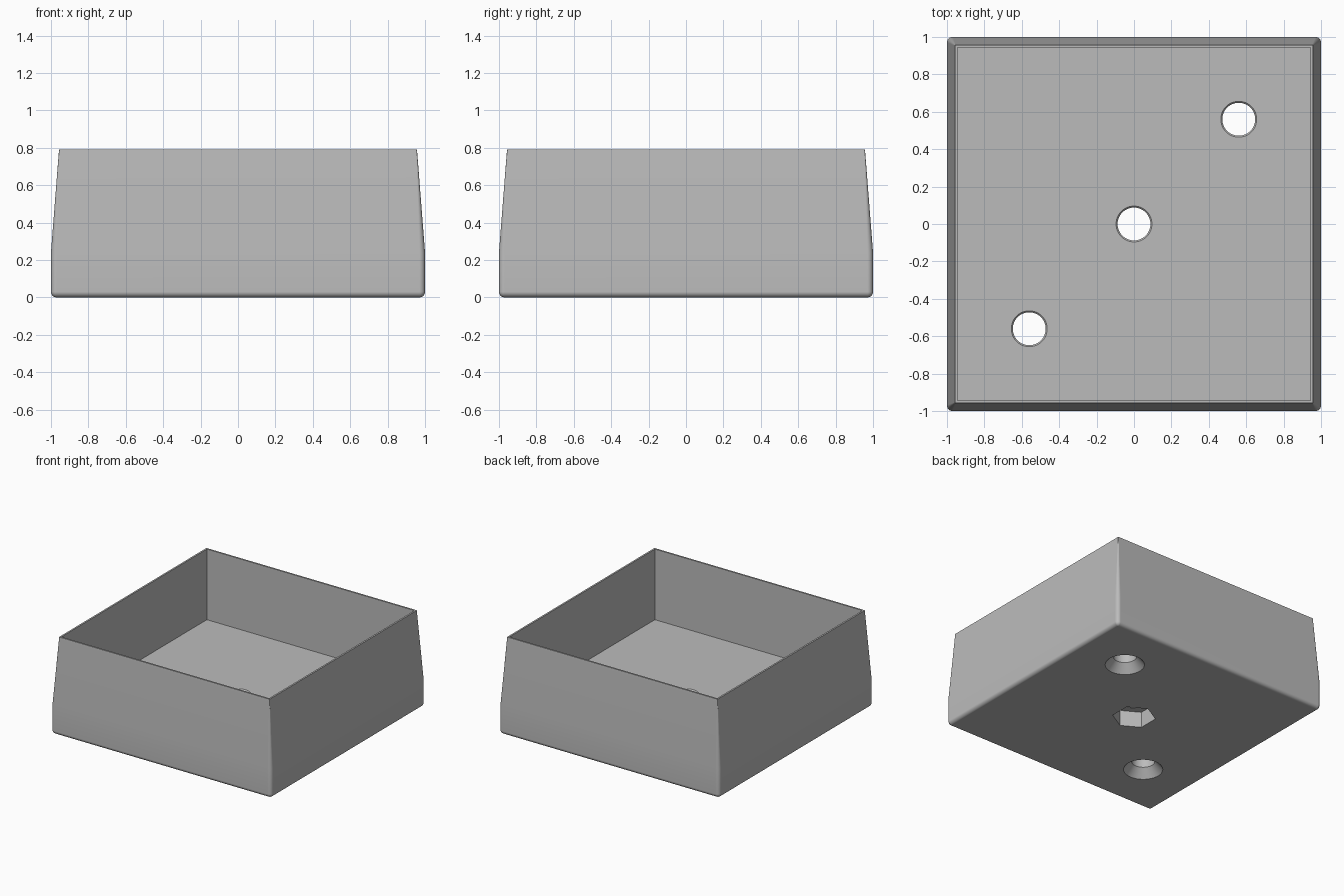
import bpy, bmesh, math

if "Cube" in bpy.data.objects:
    bpy.data.objects.remove(bpy.data.objects["Cube"])

grey = bpy.data.materials.new("plain_grey")
grey.diffuse_color = (0.5, 0.5, 0.5, 1)
grey.use_nodes = True
grey.node_tree.nodes["Principled BSDF"].inputs["Base Color"].default_value = grey.diffuse_color

HEIGHT, FLOOR = 0.79, 0.21


def rounded_square(half, radius, z, steps=6):
    """Outline of a square with rounded corners."""
    pts = []
    for corner, (sx, sy) in enumerate([(1, 1), (-1, 1), (-1, -1), (1, -1)]):
        for i in range(steps + 1):
            a = math.pi / 2 * (corner + i / steps)
            pts.append((sx * (half - radius) + radius * math.cos(a),
                        sy * (half - radius) + radius * math.sin(a), z))
    return pts


def circle(x, y, radius, z, sides, turn=0.0):
    return [(x + radius * math.cos(turn + math.tau * i / sides),
             y + radius * math.sin(turn + math.tau * i / sides), z)
            for i in range(sides)]


def loft(name, rings):
    """Closed solid through a stack of outlines, bottom to top."""
    bm = bmesh.new()
    loops = [[bm.verts.new(p) for p in ring] for ring in rings]
    n = len(loops[0])
    for low, high in zip(loops, loops[1:]):
        for i in range(n):
            j = (i + 1) % n
            bm.faces.new((low[i], low[j], high[j], high[i]))
    bm.faces.new(loops[0][::-1])
    bm.faces.new(loops[-1])
    bmesh.ops.recalc_face_normals(bm, faces=bm.faces[:])
    mesh = bpy.data.meshes.new(name)
    bm.to_mesh(mesh)
    bm.free()
    mesh.materials.append(grey)
    obj = bpy.data.objects.new(name, mesh)
    bpy.context.collection.objects.link(obj)
    return obj


# Outer shell: rounded foot, upright band, then walls leaning in to a sharp rim
fillet = 0.03
rings = []
for i in range(7):
    a = math.pi / 2 * i / 6
    inset = fillet * (1 - math.sin(a))
    rings.append(rounded_square(1 - inset, max(fillet - inset, 0.002),
                                fillet * (1 - math.cos(a))))
rings.append(rounded_square(1, fillet, 0.24))
rings.append(rounded_square(0.957, 0.004, HEIGHT))
tray = loft("square_tray", rings)

# Hollow interior
inner = 0.943
corners = [(-inner, -inner), (inner, -inner), (inner, inner), (-inner, inner)]
cutters = [loft("cavity_cutter", [[(x, y, z) for x, y in corners]
                                  for z in (FLOOR, HEIGHT + 0.2)])]

# Holes with a fine chamfer at the floor; the outer two are countersunk below
for x in (-0.56, 0, 0.56):
    profile = [(0.088, FLOOR - 0.008), (0.096, FLOOR), (0.096, FLOOR + 0.05)]
    if x:
        profile = [(0.148, -0.05), (0.148, 0), (0.088, 0.07)] + profile
    else:
        profile = [(0.088, -0.05)] + profile
    cutters.append(loft("hole_cutter",
                        [circle(x, x, r, z, 48) for r, z in profile]))

# Hexagonal nut pocket under the centre hole
cutters.append(loft("hex_cutter", [circle(0, 0, 0.163, z, 6, math.pi / 6)
                                   for z in (-0.05, 0.13)]))

# Cut everything out of the tray
bpy.context.view_layer.objects.active = tray
tray.select_set(True)
for cutter in cutters:
    mod = tray.modifiers.new("cut", 'BOOLEAN')
    mod.operation = 'DIFFERENCE'
    mod.solver = 'EXACT'
    mod.object = cutter
    bpy.ops.object.modifier_apply(modifier=mod.name)
    bpy.data.objects.remove(cutter)

# Smooth fillets and holes, flat panels
bpy.ops.object.shade_smooth_by_angle(angle=math.radians(30))
weighted = tray.modifiers.new("flat_panels", 'WEIGHTED_NORMAL')
weighted.keep_sharp = True
